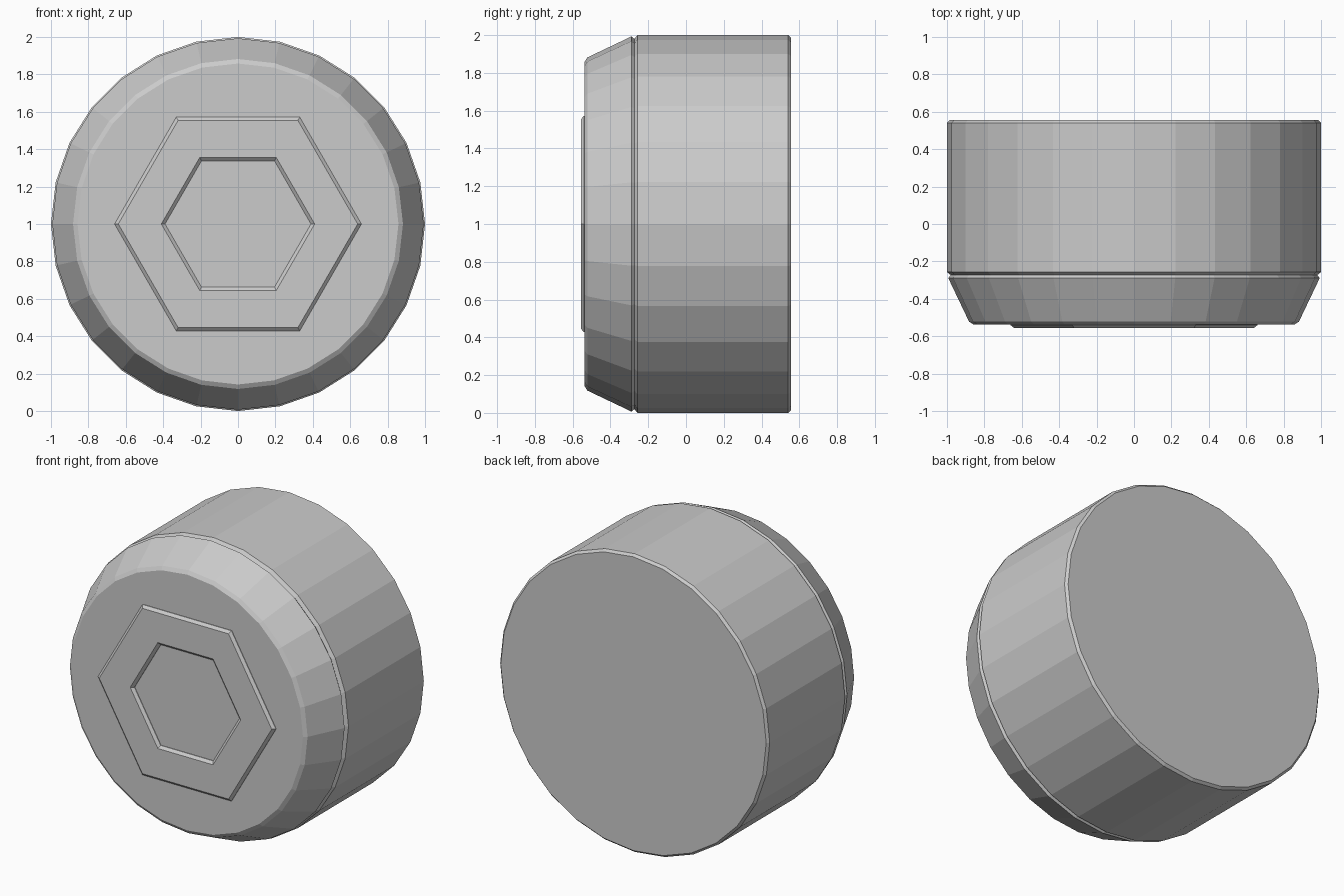
import bpy, bmesh, math

if "Cube" in bpy.data.objects:
    bpy.data.objects.remove(bpy.data.objects["Cube"])


def lathe(name, profile, sides, closed=False):
    """Spin (radius, y) points round the y axis through z = 1."""
    bm = bmesh.new()
    rings = []
    for r, y in profile:
        rings.append([bm.verts.new((r * math.cos(2 * math.pi * i / sides), y,
                                    1 + r * math.sin(2 * math.pi * i / sides)))
                      for i in range(sides)])
    pairs = list(zip(rings, rings[1:]))
    if closed:
        pairs.append((rings[-1], rings[0]))
    else:
        bm.faces.new(rings[0])
        bm.faces.new(rings[-1])
    for a, b in pairs:
        for i in range(sides):
            j = (i + 1) % sides
            bm.faces.new((a[i], a[j], b[j], b[i]))
    bmesh.ops.recalc_face_normals(bm, faces=bm.faces)
    mesh = bpy.data.meshes.new(name)
    bm.to_mesh(mesh)
    bm.free()
    obj = bpy.data.objects.new(name, mesh)
    bpy.context.collection.objects.link(obj)
    return obj


# Round body: bevelled back, straight wall, thin groove, tapered front
lathe("round_body", [(0.985, 0.557), (1.0, 0.541), (1.0, -0.257), (0.98, -0.273),
                     (0.993, -0.289), (0.882, -0.522), (0.858, -0.537)], 28)

# Raised hexagonal ring with sloped edges on the front face
lathe("hexagon_ring", [(0.66, -0.53), (0.66, -0.541), (0.64, -0.557),
                       (0.41, -0.557), (0.39, -0.541), (0.39, -0.53)], 6, closed=True)
